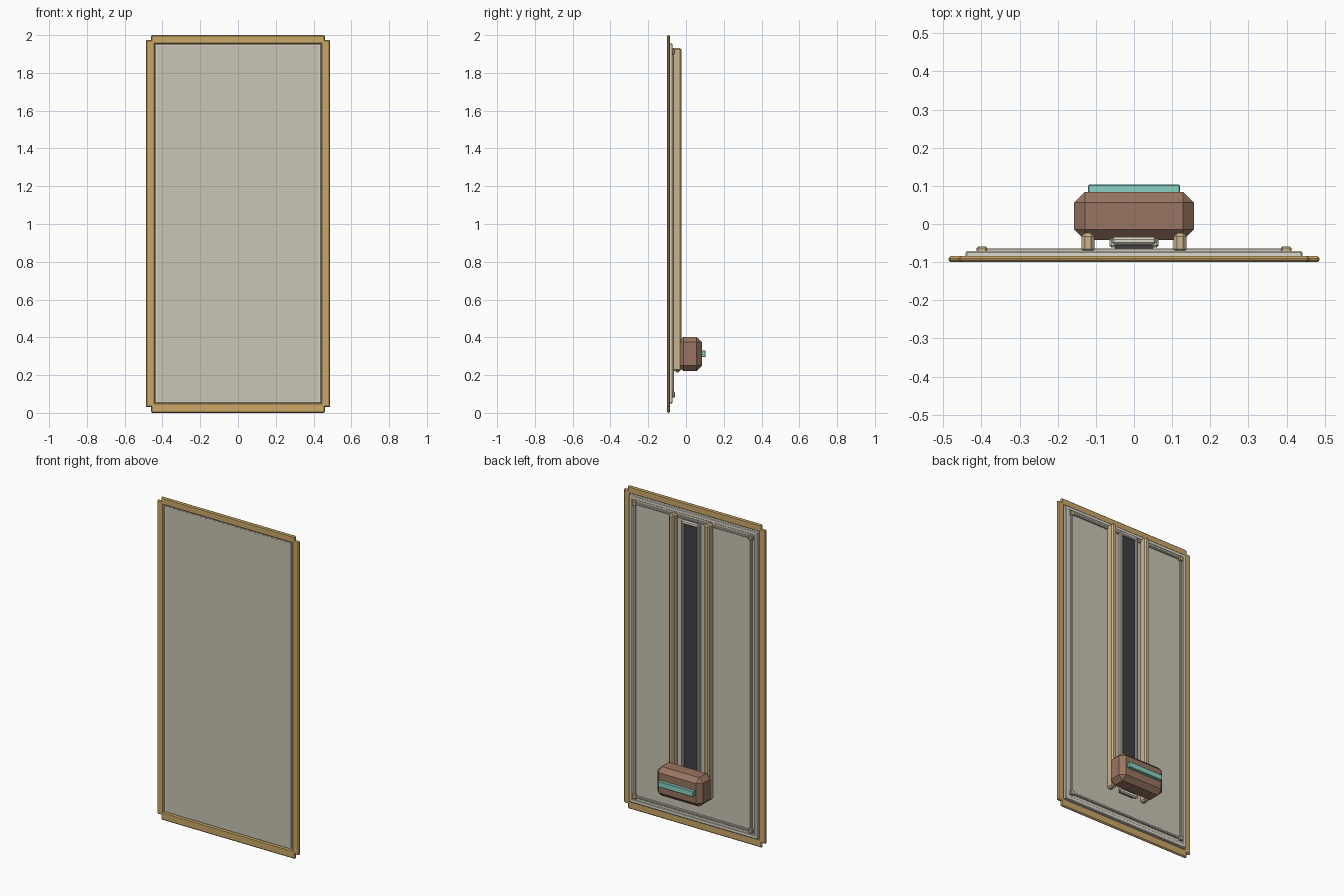
import bpy
import bmesh
from mathutils import Vector

if "Cube" in bpy.data.objects:
    bpy.data.objects.remove(bpy.data.objects["Cube"], do_unlink=True)


def material(name, rgb):
    """Flat colour from display values, stored as linear."""
    lin = [c / 12.92 if c <= 0.04 else ((c + 0.055) / 1.055) ** 2.4 for c in rgb]
    m = bpy.data.materials.new(name)
    m.use_nodes = True
    m.diffuse_color = (*lin, 1)
    m.node_tree.nodes["Principled BSDF"].inputs["Base Color"].default_value = (*lin, 1)
    return m


gold = material("gold", (0.79, 0.66, 0.41))
tan = material("tan", (0.80, 0.71, 0.56))
panel_grey = material("warm grey", (0.79, 0.77, 0.71))
ivory = material("ivory", (0.87, 0.85, 0.80))
charcoal = material("charcoal", (0.25, 0.25, 0.27))
brown = material("brown", (0.60, 0.46, 0.38))
teal = material("teal", (0.54, 0.83, 0.77))


def block(name, x, y, z, mat, bevel=0.0):
    """Box given by its (low, high) range on each axis, with chamfered edges."""
    low, high = Vector((x[0], y[0], z[0])), Vector((x[1], y[1], z[1]))
    bm = bmesh.new()
    bmesh.ops.create_cube(bm, size=1)
    for v in bm.verts:
        v.co = (low + high) / 2 + v.co * (high - low)
    if bevel:
        bmesh.ops.bevel(bm, geom=bm.edges[:], offset=bevel, segments=1,
                        profile=0.5, affect='EDGES')
    mesh = bpy.data.meshes.new(name)
    bm.to_mesh(mesh)
    bm.free()
    mesh.materials.append(mat)
    ob = bpy.data.objects.new(name, mesh)
    bpy.context.collection.objects.link(ob)
    return ob


def pair(name, x, y, z, mat, bevel=0.0):
    """The same box on the left and the right."""
    block("left_" + name, x, y, z, mat, bevel)
    block("right_" + name, (-x[1], -x[0]), y, z, mat, bevel)


# Door slab
block("panel", (-0.43, 0.43), (-0.093, -0.073), (0.06, 1.945), panel_grey)

# Outer frame
pair("frame_stile", (0.44, 0.487), (-0.1, -0.084), (0.03, 1.975), gold, 0.006)
for name, z in (("bottom", (0.0, 0.052)), ("top", (1.953, 2.0))):
    block(name + "_frame_rail", (-0.46, 0.46), (-0.1, -0.084), z, gold, 0.006)

# Pale rim around the slab
pair("rim_stile", (0.418, 0.442), (-0.092, -0.071), (0.05, 1.955), ivory, 0.004)
for name, z in (("bottom", (0.05, 0.074)), ("top", (1.931, 1.955))):
    block(name + "_rim_rail", (-0.44, 0.44), (-0.092, -0.071), z, ivory, 0.004)

# Thin bracing and corner studs on the back
pair("brace_upright", (0.394, 0.406), (-0.075, -0.064), (0.1, 1.91), panel_grey, 0.002)
for name, z in (("bottom", 0.097), ("top", 1.913)):
    block(name + "_brace", (-0.39, 0.39), (-0.075, -0.064),
          (z - 0.006, z + 0.006), panel_grey, 0.002)
    pair(name + "_stud", (0.385, 0.413), (-0.075, -0.059),
         (z - 0.015, z + 0.015), tan, 0.004)

# Guide rails for the carriage
pair("guide_rail", (0.104, 0.138), (-0.075, -0.024), (0.222, 1.932), tan, 0.009)

# Central track with its walls and end caps
block("track_strip", (-0.05, 0.05), (-0.075, -0.045), (0.23, 1.9), charcoal)
pair("track_wall", (0.046, 0.064), (-0.062, -0.038), (0.23, 1.91), ivory, 0.005)
for name, z in (("bottom", (0.215, 0.24)), ("top", (1.89, 1.915))):
    block(name + "_track_cap", (-0.058, 0.058), (-0.055, -0.034), z, ivory, 0.006)

# Carriage with its handle strip
block("carriage", (-0.157, 0.157), (-0.042, 0.084), (0.222, 0.402), brown, 0.028)
block("handle_strip", (-0.12, 0.12), (0.07, 0.103), (0.296, 0.33), teal, 0.002)
